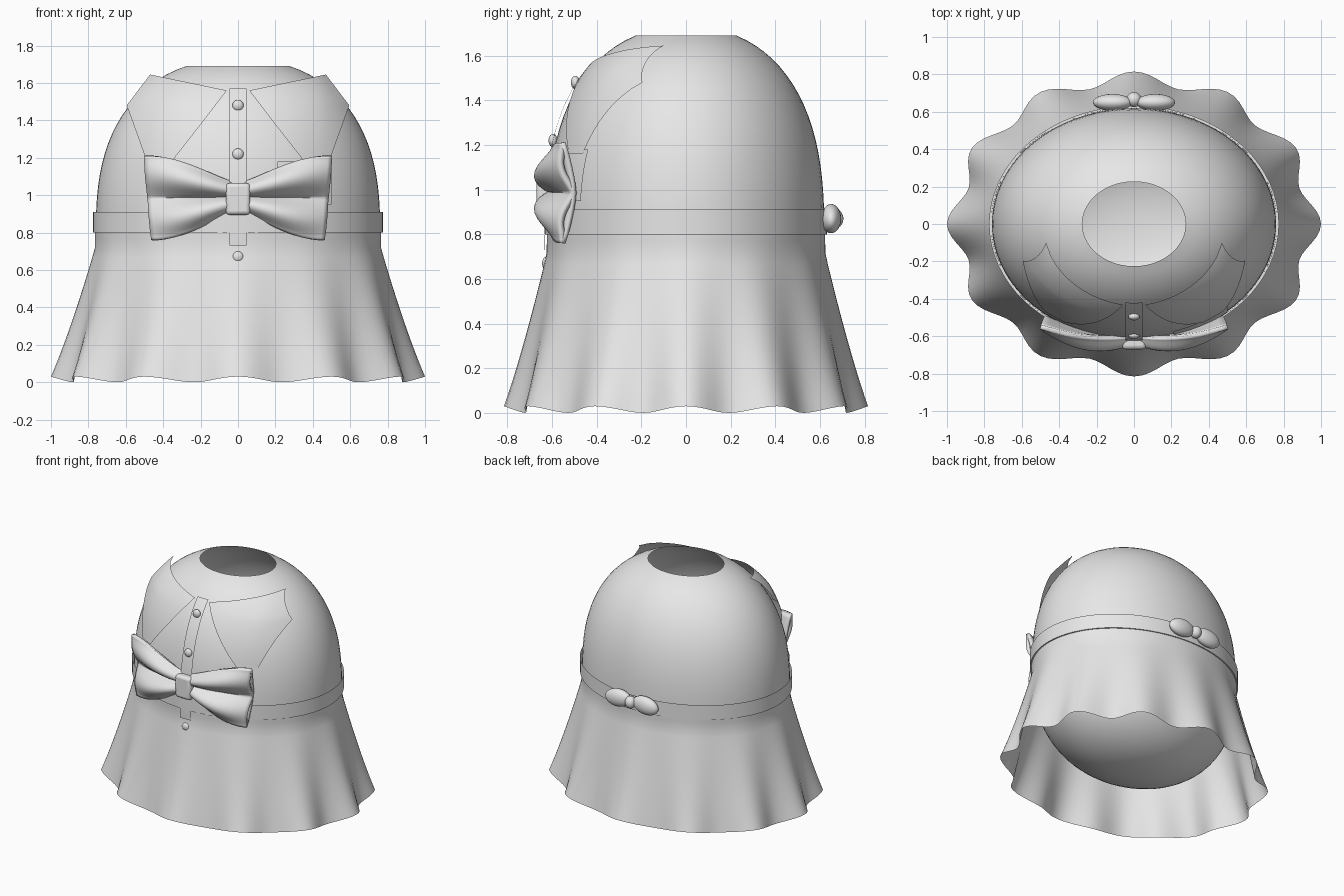
import bpy, bmesh, math
from mathutils import Vector

cube = bpy.data.objects.get("Cube")
if cube:
    bpy.data.objects.remove(cube, do_unlink=True)

grey = bpy.data.materials.new("plain grey")
grey.use_nodes = True
grey.diffuse_color = (0.8, 0.8, 0.8, 1)
grey.node_tree.nodes["Principled BSDF"].inputs["Base Color"].default_value = (0.8, 0.8, 0.8, 1)

WAIST, DEPTH = 0.8, 0.815


def radius(z):
    """Half width of the egg-shaped body at height z."""
    t = (z - WAIST) / 0.93 if z > WAIST else (WAIST - z) / 0.76
    return 0.76 * max(0.0, 1 - min(1, t) ** 2.55) ** 0.45


def on_front(x, z, lift):
    """Point on the front of the body, raised by lift."""
    r = radius(z - lift) + lift * 0.6
    return Vector((x, -DEPTH * math.sqrt(max(0.015, r * r - x * x)), z))


def finish(obj, angle=40):
    obj.data.materials.clear()
    obj.data.materials.append(grey)
    bpy.ops.object.select_all(action='DESELECT')
    obj.select_set(True)
    bpy.context.view_layer.objects.active = obj
    bpy.ops.object.shade_smooth_by_angle(angle=math.radians(angle))
    return obj


def grid(name, nu, nv, func, wrap=False, thick=0, angle=40):
    """Sheet of quads from func(u, v); wrap closes it around u."""
    bm = bmesh.new()
    cols = nu if wrap else nu + 1
    vs = [[bm.verts.new(func(i / nu, j / nv)) for j in range(nv + 1)] for i in range(cols)]
    for i in range(nu):
        a, b = vs[i], vs[(i + 1) % cols]
        for j in range(nv):
            bm.faces.new((a[j], b[j], b[j + 1], a[j + 1]))
    bmesh.ops.remove_doubles(bm, verts=bm.verts, dist=0.0001)
    bmesh.ops.recalc_face_normals(bm, faces=bm.faces)
    mesh = bpy.data.meshes.new(name)
    bm.to_mesh(mesh)
    bm.free()
    obj = bpy.data.objects.new(name, mesh)
    bpy.context.collection.objects.link(obj)
    if thick:
        mod = obj.modifiers.new("thickness", 'SOLIDIFY')
        mod.thickness = thick
        mod.offset = 0
    return finish(obj, angle)


def ball(name, loc, size):
    bpy.ops.mesh.primitive_uv_sphere_add(segments=24, ring_count=14, location=loc)
    obj = bpy.context.object
    obj.name = name
    obj.scale = size
    return finish(obj, 60)


def ring_point(u, r, z):
    a = u * math.tau
    return (r * math.cos(a), r * DEPTH * math.sin(a), z)


# Egg-shaped body, open at the neck
def body(u, v):
    low, top = 0.04, 1.69
    z = low + (top - low) * (0.5 - 0.5 * math.cos(v * math.pi * 0.9)) / (0.5 - 0.5 * math.cos(math.pi * 0.9))
    return ring_point(u, radius(z), z)


grid("body", 72, 40, body, wrap=True)


# Flared skirt with twelve folds that deepen toward the hem
def skirt(u, v):
    fold = 0.5 + 0.5 * math.cos(12 * u * math.tau)
    flare = 0.765 + 0.235 * (0.15 * v * v + 0.85 * max(0, (v - 0.13) / 0.87))
    r = flare * (1 - 0.085 * (1 - fold) * v ** 1.3)
    z = 0.82 * (1 - v) + 0.03 * fold * v ** 4
    return ring_point(u, r, z)


grid("skirt", 144, 16, skirt, wrap=True)


# Waistband: a thin band with a small ledge under it
def waistband(u, v):
    return ring_point(u, 0.775, WAIST + 0.11 * v)


grid("waistband", 72, 2, waistband, wrap=True)
grid("waistband_ledge", 72, 1, lambda u, v: ring_point(u, 0.758 + 0.017 * v, WAIST), wrap=True)


# Collar lapels, pocket and button strip lie on the body
def patch(corners, lift):
    """Four (x, z) corners, blended and laid on the body; lift(x, z) raises them."""
    a, b, c, d = [Vector(p) for p in corners]

    def func(u, v):
        p = a.lerp(b, u).lerp(d.lerp(c, u), v)
        return on_front(p.x, p.y, lift(p.x, p.y))
    return func


def collar_lift(x, z):
    return 0.012 + 0.035 * min(1, abs(x) / 0.45) * min(1, max(0.2, (z - 1.1) / 0.4))


def strip_lift(x, z):
    return 0.014 + 0.02 * (1.57 - z)


for side, label in ((1, "left"), (-1, "right")):
    upper = [(0.06, 1.56), (0.47, 1.645), (0.595, 1.48), (0.19, 1.39)]
    lower = [(0.19, 1.39), (0.595, 1.48), (0.48, 1.16), (0.37, 1.16)]
    for part, corners in (("lapel", upper), ("lapel_point", lower)):
        grid(label + "_" + part, 14, 12, patch([(side * x, z) for x, z in corners], collar_lift))
grid("pocket", 8, 6, patch([(0.21, 1.18), (0.5, 1.18), (0.5, 0.95), (0.21, 0.95)], lambda x, z: 0.012))
grid("button_strip", 4, 24, patch([(-0.045, 1.57), (0.045, 1.57), (0.045, 0.73), (-0.045, 0.73)],
                                  strip_lift))

# Buttons
for i, z in enumerate((1.48, 1.22, 0.95, 0.67)):
    ball("button_%d" % (i + 1), on_front(0, z, 0.02), (0.03, 0.02, 0.03))


# Front bow: each wing is a fluted sheet with two soft puffs, a flat back and a knot
def wing(side, puff):
    def func(u, v):
        s = 2 * v - 1
        half = 0.075 + 0.15 * math.sin(u * math.pi / 2) ** 1.2
        swell = abs(math.sin(s * math.pi)) ** 1.3 * (0.3 + 0.7 * math.sin(math.pi * min(1, u * 0.8 + 0.1)))
        y = -0.6 + 0.1 * u * u - puff * swell - 0.05 * u * s * s
        x = 0.03 + 0.45 * u + 0.02 * s * u
        return (side * x, y, 0.99 + half * s - 0.005 * u)
    return func


for side, label in ((1, "left"), (-1, "right")):
    grid(label + "_bow_wing", 20, 28, wing(side, 0.08), thick=0.025, angle=60)
    grid(label + "_bow_back", 12, 12, wing(side, 0.01), thick=0.02, angle=60)

bpy.ops.mesh.primitive_cube_add(size=1, location=(0, -0.63, 0.98))
knot = bpy.context.object
knot.name = "bow_knot"
knot.scale = (0.13, 0.08, 0.17)
bpy.ops.object.transform_apply(location=False, rotation=False, scale=True)
bevel = knot.modifiers.new("rounding", 'BEVEL')
bevel.width = 0.02
bevel.segments = 3
finish(knot)

# Small bow at the back
for side, label in ((1, "left"), (-1, "right")):
    loop = ball(label + "_back_bow_loop", (side * 0.115, 0.65, 0.87), (0.105, 0.045, 0.065))
    loop.rotation_euler = (0, side * 0.1, 0)
ball("back_bow_knot", (0, 0.665, 0.87), (0.04, 0.04, 0.045))
